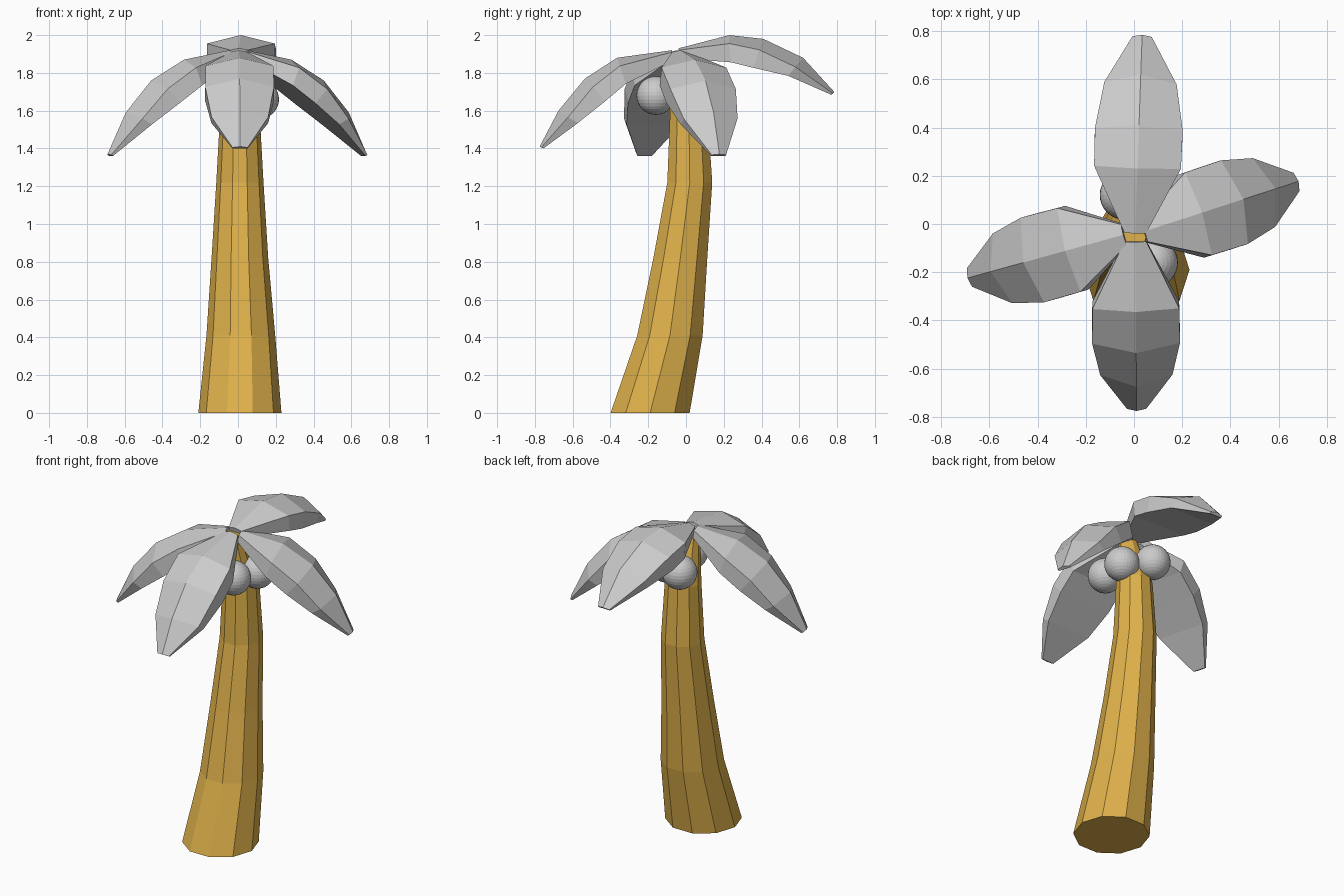
import bpy, bmesh, math
from mathutils import Vector

if "Cube" in bpy.data.objects:
    bpy.data.objects.remove(bpy.data.objects["Cube"])


def material(name, rgb):
    m = bpy.data.materials.new(name)
    m.diffuse_color = (*rgb, 1)
    m.use_nodes = True
    m.node_tree.nodes["Principled BSDF"].inputs["Base Color"].default_value = m.diffuse_color
    return m


bark = material("golden_bark", (0.74, 0.44, 0.07))
grey = material("light_grey", (0.6, 0.6, 0.6))


def loft(name, rings, mat):
    """Skin a list of equal-length closed rings and cap both ends."""
    bm = bmesh.new()
    loops = [[bm.verts.new(p) for p in ring] for ring in rings]
    n = len(loops[0])
    for a, b in zip(loops, loops[1:]):
        for i in range(n):
            j = (i + 1) % n
            bm.faces.new((a[i], a[j], b[j], b[i]))
    bm.faces.new(loops[0])
    bm.faces.new(loops[-1])
    bmesh.ops.recalc_face_normals(bm, faces=bm.faces)
    me = bpy.data.meshes.new(name)
    bm.to_mesh(me)
    bm.free()
    me.materials.append(mat)
    ob = bpy.data.objects.new(name, me)
    bpy.context.collection.objects.link(ob)
    return ob


# Trunk: ten-sided rings (x, y, z, radius) following a bend
trunk = [(0.01, -0.19, 0, 0.22), (0.015, -0.085, 0.41, 0.182),
         (0.01, -0.03, 0.82, 0.15), (0.01, 0.02, 1.22, 0.125),
         (0.01, 0.015, 1.58, 0.105), (0.0, -0.055, 1.90, 0.05)]
loft("trunk", [[(x + r * math.cos(k * math.tau / 10),
                 y + r * math.sin(k * math.tau / 10), z) for k in range(10)]
               for x, y, z, r in trunk], bark)


# Leaves: ridged top, side walls and flat underside swept along a drooping arc
WIDTH = (0.045, 0.18, 0.182, 0.15, 0.04)
ROOF = (0.01, 0.045, 0.06, 0.06, 0.01)
WALL = (0.045, 0.10, 0.10, 0.06, 0.012)


def leaf(name, start, angle, path):
    d = Vector((math.cos(angle), math.sin(angle), 0))
    side = Vector((-d.y, d.x, 0))
    pts = [Vector((*start, 0)) + d * s + Vector((0, 0, z)) for s, z in path]
    rings = []
    for i, p in enumerate(pts):
        t = (pts[min(i + 1, 4)] - pts[max(i - 1, 0)]).normalized()
        down = t.cross(side)
        if down.z > 0:
            down = -down
        w, r, h = side * WIDTH[i], down * ROOF[i], down * (ROOF[i] + WALL[i])
        rings.append([p, p + w + r, p + w + h, p - w + h, p - w + r])
    loft(name, rings, grey)


droop = [(0, 1.92), (0.29, 1.88), (0.46, 1.77), (0.60, 1.60), (0.70, 1.41)]
side_droop = [(0, 1.92), (0.25, 1.87), (0.43, 1.76), (0.57, 1.59), (0.67, 1.37)]
lifted = [(0, 1.93), (0.27, 2.0), (0.45, 1.98), (0.66, 1.88), (0.825, 1.70)]
leaf("front_leaf", (0.005, -0.075), math.radians(-89.5), droop)
leaf("right_leaf", (0.045, -0.03), math.radians(18), side_droop)
leaf("left_leaf", (-0.045, -0.045), math.radians(195.5), side_droop)
leaf("back_leaf", (0.005, -0.04), math.radians(88), lifted)

# Coconuts clustered under the leaves
for name, loc in (("front_coconut", (0.08, -0.16, 1.68)),
                  ("right_coconut", (0.115, 0.03, 1.66)),
                  ("back_coconut", (-0.04, 0.12, 1.69))):
    bpy.ops.mesh.primitive_uv_sphere_add(segments=32, ring_count=16,
                                         radius=0.102, location=loc)
    ob = bpy.context.object
    ob.name = name
    ob.data.materials.append(grey)
